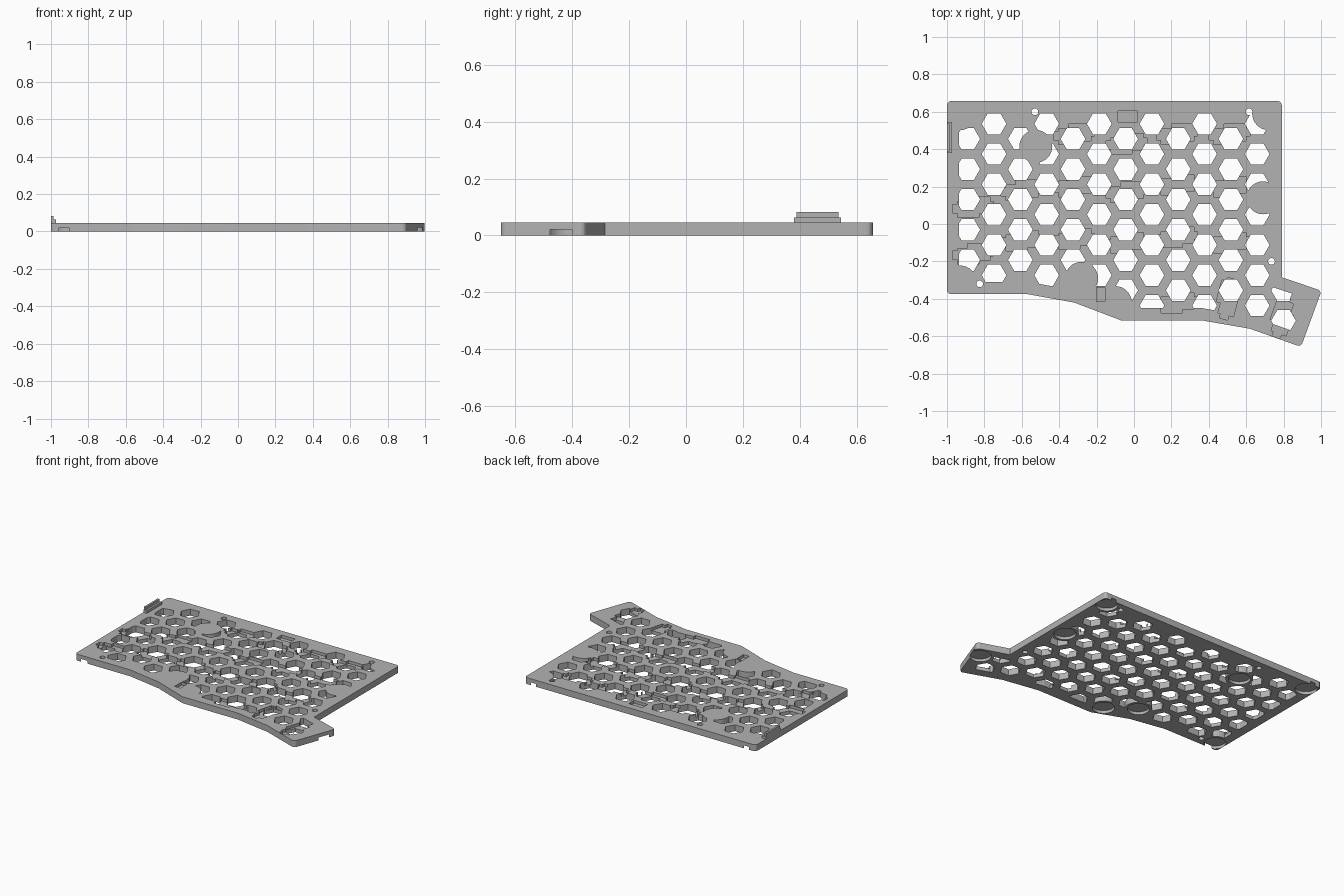
import bpy, bmesh, math
from mathutils import Vector, Matrix

cube = bpy.data.objects.get("Cube")
if cube:
    bpy.data.objects.remove(cube)

grey = bpy.data.materials.new("light grey plastic")
grey.use_nodes = True
grey.diffuse_color = (0.45, 0.45, 0.45, 1)
grey.node_tree.nodes["Principled BSDF"].inputs["Base Color"].default_value = (0.45, 0.45, 0.45, 1)

THICK = 0.045
LOW, HIGH = -0.05, 0.1


def add_prism(bm, points, z0, z1):
    base = bm.faces.new([bm.verts.new((x, y, z0)) for x, y in points])
    ext = bmesh.ops.extrude_face_region(bm, geom=[base])
    top = [g for g in ext["geom"] if isinstance(g, bmesh.types.BMVert)]
    bmesh.ops.translate(bm, verts=top, vec=(0, 0, z1 - z0))


def ring(cx, cy, r, n):
    return [(cx + r * math.cos(math.tau * i / n), cy + r * math.sin(math.tau * i / n)) for i in range(n)]


def rect(x0, y0, x1, y1):
    return [(x0, y0), (x1, y0), (x1, y1), (x0, y1)]


def make(name, shapes, round_corners=0):
    bm = bmesh.new()
    for points, z0, z1 in shapes:
        add_prism(bm, points, z0, z1)
    bmesh.ops.recalc_face_normals(bm, faces=bm.faces)
    if round_corners:
        corners = [e for e in bm.edges
                   if abs(e.verts[0].co.z - e.verts[1].co.z) > 0.01 and e.calc_face_angle_signed() > 0.8]
        bmesh.ops.bevel(bm, geom=corners, offset=round_corners, segments=5, profile=0.5, affect='EDGES')
    mesh = bpy.data.meshes.new(name)
    bm.to_mesh(mesh)
    bm.free()
    obj = bpy.data.objects.new(name, mesh)
    bpy.context.collection.objects.link(obj)
    mesh.materials.append(grey)
    return obj


def boolean(obj, cutter, operation):
    mod = obj.modifiers.new("cut", 'BOOLEAN')
    mod.operation, mod.object = operation, cutter
    mod.solver, mod.use_self = 'EXACT', True
    graph = bpy.context.evaluated_depsgraph_get()
    mesh = bpy.data.meshes.new_from_object(obj.evaluated_get(graph))
    obj.modifiers.clear()
    obj.data = mesh
    bpy.data.objects.remove(cutter)


def inset(points, d):
    """Offset a counter-clockwise outline inwards."""
    out = []
    for i, p in enumerate(points):
        a, b, c = Vector(points[i - 1]), Vector(p), Vector(points[(i + 1) % len(points)])
        e, f = (b - a).normalized(), (c - b).normalized()
        n, m = Vector((-e.y, e.x)), Vector((-f.y, f.x))
        out.append(tuple(b + (n + m) * d / (1 + n.dot(m))))
    return out


# Case base outline
outline = [(-1, -0.375), (-0.57, -0.375), (-0.32, -0.42), (-0.07, -0.515), (0.36, -0.515),
           (0.62, -0.56), (0.893, -0.657), (1.003, -0.357), (0.79, -0.285), (0.79, 0.657), (-1, 0.657)]
plate = make("base_plate", [(outline, 0, THICK)], 0.022)

# Honeycomb of through holes, kept clear of the border and the foot seats
feet = [(-0.93, 0.59), (0.72, 0.59), (-0.525, 0.415), (0.69, 0.14),
        (-0.93, -0.31), (-0.28, -0.29), (-0.1, -0.42), (0.92, -0.42)]
hexes = []
for col, count in enumerate([5, 6, 5, 6, 5, 6, 6, 7, 6, 7, 6, 7, 7]):
    for row in range(5 if col == 12 else 0, count):
        y = (0.536 if col % 2 else 0.455) - 0.162 * row
        hexes.append((ring(-0.889 + 0.1407 * col, y, 0.066, 6), LOW, HIGH))
holes = make("hex_hole_cutter", hexes)
boolean(holes, make("border_limit", [(inset(outline, 0.065), LOW * 2, HIGH * 2)]), 'INTERSECT')
boolean(holes, make("foot_limit", [(ring(x, y, 0.088, 32), LOW * 2, HIGH * 2) for x, y in feet]), 'DIFFERENCE')
boolean(plate, holes, 'DIFFERENCE')

# Screw holes, and round foot recesses underneath
screws = [(-0.53, 0.6), (0.615, 0.6), (-0.825, -0.32), (-0.045, -0.2), (0.735, -0.2)]
boolean(plate, make("screw_cutter", [(ring(x, y, 0.018, 16), LOW, HIGH) for x, y in screws]), 'DIFFERENCE')
boolean(plate, make("foot_cutter", [(ring(x, y, 0.07, 32), LOW, 0.02) for x, y in feet]), 'DIFFERENCE')

# Stepped switch socket pockets in the upper face
socket = [(-0.11, -0.03), (-0.085, -0.03), (-0.085, -0.055), (0.03, -0.055), (0.03, -0.035), (0.09, -0.035),
          (0.09, -0.01), (0.11, -0.01), (0.11, 0.03), (0.09, 0.03), (0.09, 0.055), (-0.03, 0.055),
          (-0.03, 0.03), (-0.085, 0.03), (-0.085, 0.015), (-0.11, 0.015)]
columns = [(-0.86, (0.09, -0.16)), (-0.6, (0.18, -0.09)), (-0.32, (0.48, 0.2, -0.08)),
           (-0.04, (0.43, 0.17, -0.1)), (0.23, (0.48, 0.21, -0.07, -0.42)), (0.51, (0.48, 0.2, -0.1))]
places = [(x, y, 0) for x, ys in columns for y in ys] + [(0.5, -0.4, 75), (0.79, -0.5, 70)]
pockets = []
for x, y, turn in places:
    spin = Matrix.Rotation(math.radians(turn), 2)
    pockets.append(([tuple(spin @ Vector(p) + Vector((x, y))) for p in socket], 0.025, HIGH))
pockets.append((rect(-0.085, 0.545, 0.02, 0.605), 0.025, HIGH))
pockets.append((rect(-0.2, -0.415, -0.155, -0.34), 0.025, HIGH))
boolean(plate, make("pocket_cutter", pockets), 'DIFFERENCE')

# Stepped locating tab on the left edge
make("edge_tab", [(rect(-1, 0.38, -0.972, 0.545), THICK, 0.063)])
make("edge_tab_lip", [(rect(-1, 0.388, -0.986, 0.537), 0.063, 0.082)])
